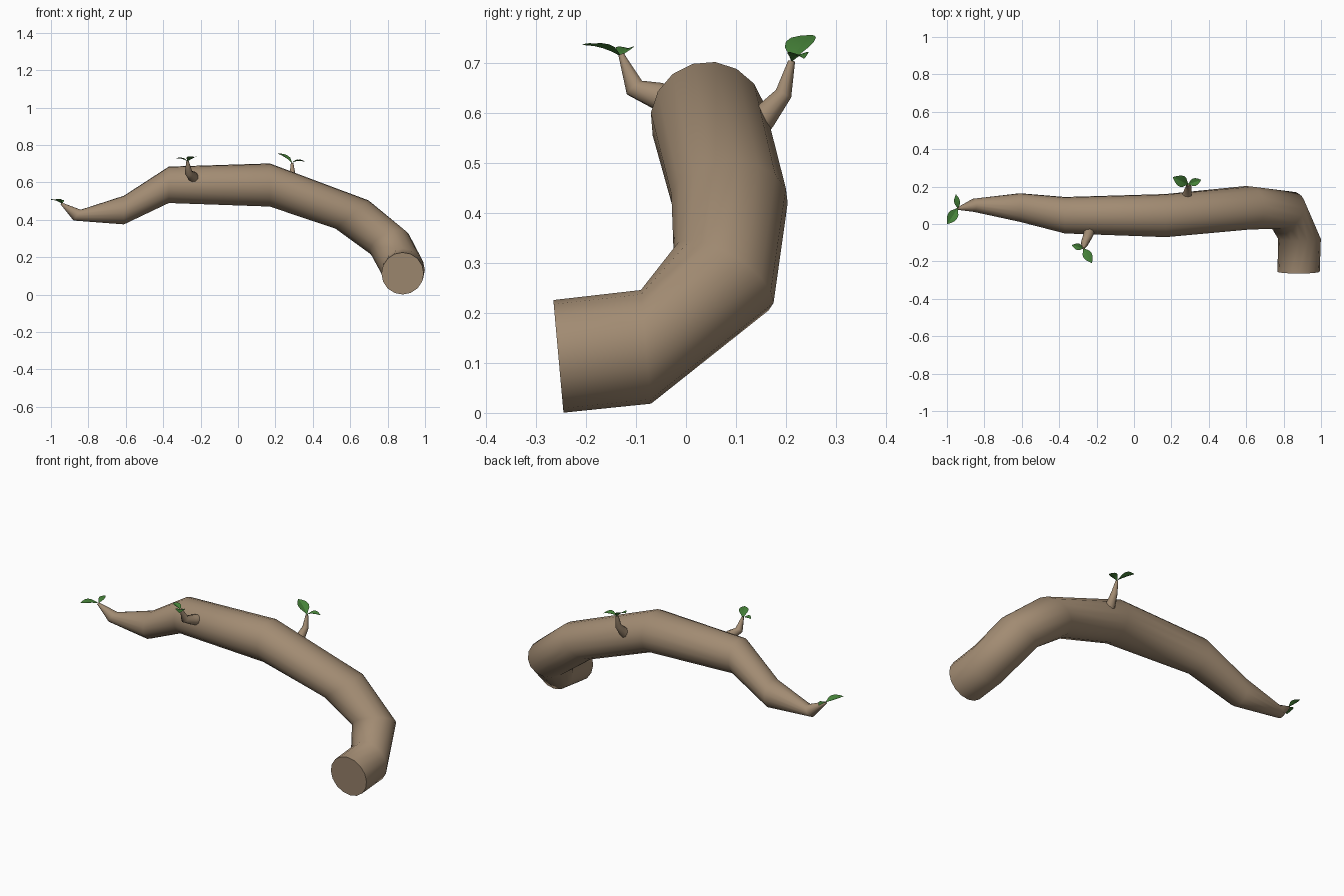
import bpy, bmesh, math
from mathutils import Vector

if "Cube" in bpy.data.objects:
    bpy.data.objects.remove(bpy.data.objects["Cube"])


def material(name, color):
    m = bpy.data.materials.new(name)
    m.diffuse_color = (*color, 1)
    m.use_nodes = True
    m.node_tree.nodes["Principled BSDF"].inputs["Base Color"].default_value = m.diffuse_color
    return m


bark = material("bark", (0.36, 0.26, 0.17))
green = material("leaf_green", (0.06, 0.22, 0.04))


def finish(bm, name, mat, angle):
    mesh = bpy.data.meshes.new(name)
    bm.to_mesh(mesh)
    bm.free()
    obj = bpy.data.objects.new(name, mesh)
    bpy.context.collection.objects.link(obj)
    mesh.materials.append(mat)
    bpy.ops.object.select_all(action='DESELECT')
    obj.select_set(True)
    bpy.context.view_layer.objects.active = obj
    bpy.ops.object.shade_smooth_by_angle(angle=math.radians(angle))
    return obj


def tube(name, rings, sides):
    """rings: (centre, radius, plane normal); side direction is carried along the path"""
    bm = bmesh.new()
    loops, prev, u = [], None, None
    for c, r, n in rings:
        c, n = Vector(c), Vector(n).normalized()
        if prev is None:
            u = n.orthogonal()
        else:
            u = prev.rotation_difference(n) @ u
        u = (u - n * u.dot(n)).normalized()
        v = n.cross(u)
        prev = n
        loops.append([bm.verts.new(c + r * (u * math.cos(t) + v * math.sin(t)))
                      for t in (2 * math.pi * i / sides for i in range(sides))])
    for a, b in zip(loops, loops[1:]):
        for i in range(sides):
            j = (i + 1) % sides
            bm.faces.new((a[i], a[j], b[j], b[i]))
    bm.faces.new(loops[0][::-1])
    bm.faces.new(loops[-1])
    bmesh.ops.recalc_face_normals(bm, faces=bm.faces)
    return finish(bm, name, bark, 50)


def leaf(name, base, tip, width, arch=0.006):
    """pointed blade with a lowered midrib and a gentle arch along its length"""
    base, tip = Vector(base), Vector(tip)
    along = tip - base
    side = along.cross(Vector((0, 0, 1))).normalized()
    up = side.cross(along).normalized()
    bm = bmesh.new()
    rows = []
    for t, w in ((0, .06), (.15, .4), (.32, .85), (.5, 1), (.68, .88), (.85, .5), (1, .04)):
        mid = base + along * t + up * arch * 4 * t * (1 - t)
        h = width / 2 * w
        rows.append([bm.verts.new(mid + side * s * h + up * abs(s) * h * .3)
                     for s in (-1, 0, 1)])
    for a, b in zip(rows, rows[1:]):
        for i in range(2):
            bm.faces.new((a[i], a[i + 1], b[i + 1], b[i]))
    return finish(bm, name, green, 25)


# main branch, from the cut end to the tip
tube("branch", [
    ((.88, -.255, .113), .113, (0, 1, .09)),
    ((.885, -.08, .132), .114, (0, 1, .09)),
    ((.81, .075, .273), .115, (-.42, .52, .82)),
    ((.61, .087, .428), .117, (-.65, 0, .76)),
    ((.17, .045, .586), .116, (-1, 0, 0)),
    ((-.37, .047, .587), .098, (-1, 0, 0)),
    ((-.61, .088, .452), .077, (-1, 0, 0)),
    ((-.86, .1, .425), .035, (-.83, 0, .55)),
    ((-.945, .082, .487), .006, (-.8, -.1, .6)),
], 16)

# side twigs
tube("front_twig", [
    ((-.238, -.03, .625), .03, (-.15, -.9, .3)),
    ((-.245, -.06, .635), .027, (-.2, -.9, .4)),
    ((-.264, -.103, .65), .021, (-.15, -.6, .7)),
    ((-.27, -.13, .717), .006, (0, -.4, .9)),
], 10)
tube("back_twig", [
    ((.28, .135, .57), .03, (.1, .65, .75)),
    ((.284, .155, .59), .026, (.1, .65, .75)),
    ((.292, .195, .638), .017, (0, .45, .9)),
    ((.289, .211, .703), .007, (-.1, .15, 1)),
], 10)

# leaf pairs
leaf("tip_leaf_large", (-.942, .085, .487), (-.998, 0, .505), .055)
leaf("tip_leaf_small", (-.94, .082, .487), (-.952, .158, .5), .032)
leaf("front_leaf_large", (-.27, -.13, .712), (-.225, -.208, .735), .05)
leaf("front_leaf_small", (-.27, -.13, .712), (-.332, -.113, .728), .036)
leaf("back_leaf_large", (.289, .212, .703), (.208, .25, .755), .062)
leaf("back_leaf_small", (.289, .212, .703), (.358, .236, .708), .042, .01)
